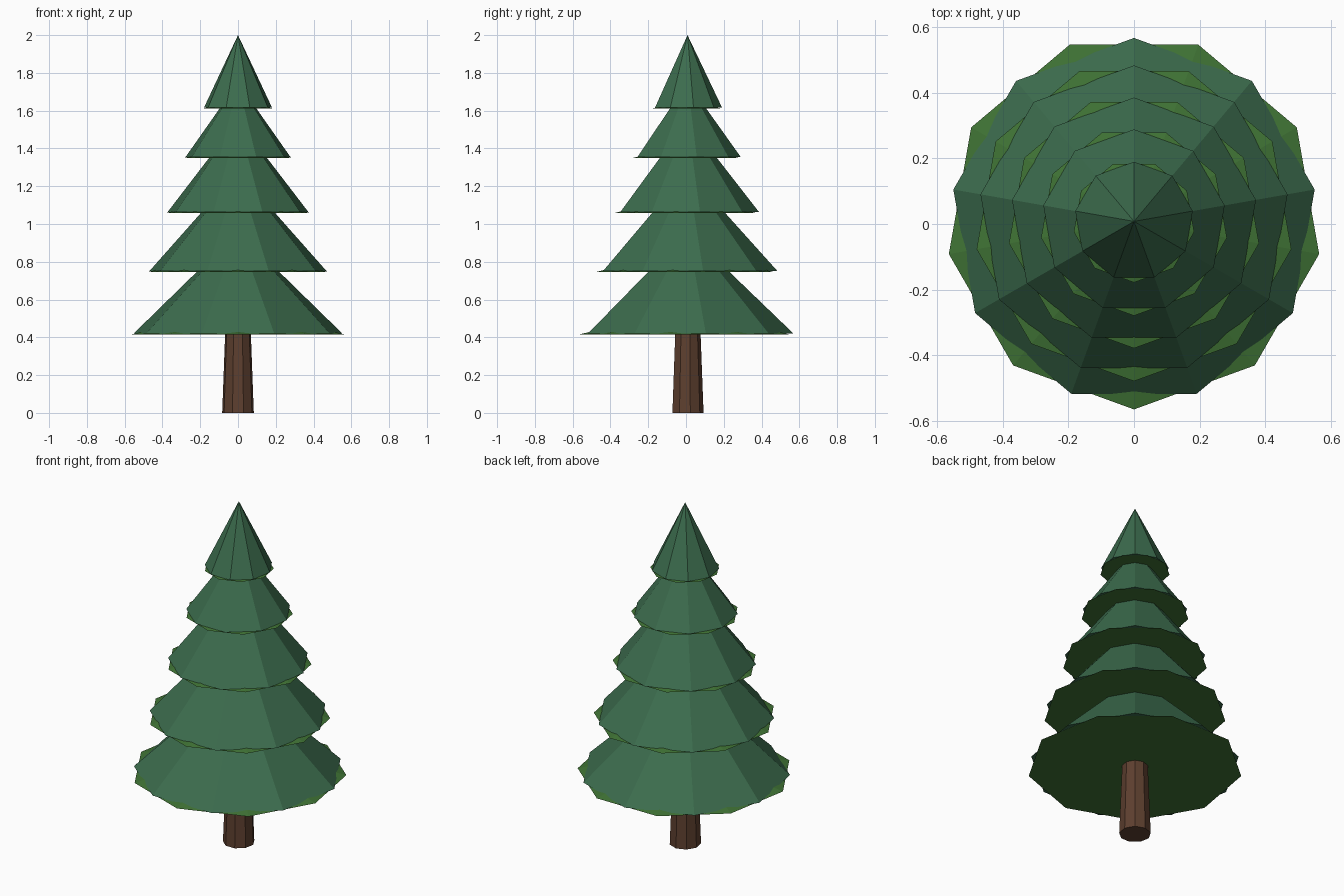
import bpy, math

if "Cube" in bpy.data.objects:
    bpy.data.objects.remove(bpy.data.objects["Cube"])

SIDES = 9
CY = 0.008  # nine-sided shapes sit slightly off centre in y


def material(name, rgb):
    m = bpy.data.materials.new(name)
    m.diffuse_color = (*rgb, 1)
    m.use_nodes = True
    m.node_tree.nodes["Principled BSDF"].inputs["Base Color"].default_value = m.diffuse_color
    return m


def cone(name, r1, r2, z, h, point_angle, mat):
    """Nine-sided flat-faced cone with one corner at point_angle (degrees)."""
    bpy.ops.mesh.primitive_cone_add(vertices=SIDES, radius1=r1, radius2=r2,
                                    depth=h, location=(0, CY, z + h / 2))
    ob = bpy.context.object
    ob.name = name
    # primitive has its first corner on +y
    ob.rotation_euler.z = math.radians(point_angle - 90)
    ob.data.materials.append(mat)
    return ob


needle = material("needles", (0.045, 0.15, 0.075))
under = material("under_needles", (0.05, 0.17, 0.035))
bark = material("bark", (0.11, 0.05, 0.028))

# trunk
cone("trunk", 0.085, 0.068, 0, 0.45, 90, bark)

# tiers: base height, branch radius, apex height
tiers = [
    (0.415, 0.560, 0.96),
    (0.745, 0.476, 1.28),
    (1.058, 0.378, 1.55),
    (1.350, 0.281, 1.75),
    (1.612, 0.182, 2.00),
]
for i, (z, r, apex) in enumerate(tiers, 1):
    base = z + 0.006
    cone(f"branch_tier_{i}", r, 0, base, apex - base, 90, needle)
    # shallow underside skirt, turned half a facet
    cone(f"under_skirt_{i}", r * 1.025, 0, z, r * 0.25, -90, under)
